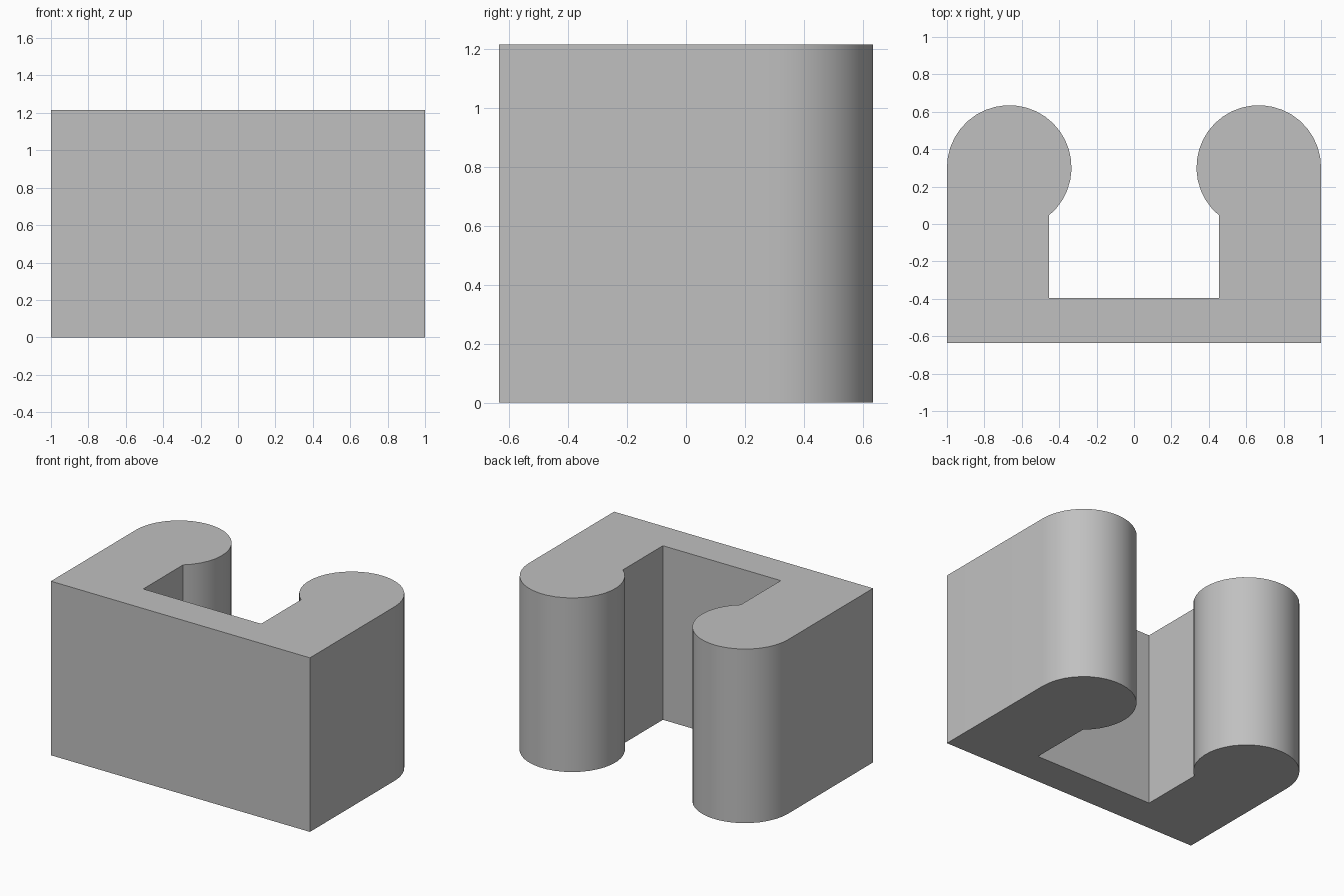
import bpy
import bmesh
from math import acos, cos, sin, pi, radians

cube = bpy.data.objects.get("Cube")
if cube:
    bpy.data.objects.remove(cube, do_unlink=True)

HEIGHT = 1.215
FRONT, WALL_BACK = -0.635, -0.395   # front wall thickness
INNER = 0.455                       # half width of the slot
RADIUS = 0.333                      # rounded arm ends
CX, CY = 1 - RADIUS, 0.635 - RADIUS
STEPS = 24

# Plain grey material
grey = bpy.data.materials.new("plain grey")
grey.use_nodes = True
colour = (0.53, 0.53, 0.53, 1)
grey.diffuse_color = colour
grey.node_tree.nodes["Principled BSDF"].inputs["Base Color"].default_value = colour

# Right half of the outline: front corner, bulbous arm end, slot corner
sweep = pi + acos((CX - INNER) / RADIUS)
half = [(1, FRONT)]
for i in range(STEPS + 1):
    a = sweep * i / STEPS
    half.append((CX + RADIUS * cos(a), CY + RADIUS * sin(a)))
half.append((INNER, WALL_BACK))
outline = half + [(-x, y) for x, y in reversed(half)]

# Extrude the mirrored outline into the bracket
bm = bmesh.new()
base = bm.faces.new([bm.verts.new((x, y, 0)) for x, y in outline])
ext = bmesh.ops.extrude_face_region(bm, geom=[base], use_keep_orig=True)
top = [g for g in ext["geom"] if isinstance(g, bmesh.types.BMVert)]
bmesh.ops.translate(bm, verts=top, vec=(0, 0, HEIGHT))
bmesh.ops.recalc_face_normals(bm, faces=bm.faces[:])

mesh = bpy.data.meshes.new("clip_bracket")
bm.to_mesh(mesh)
bm.free()
mesh.materials.append(grey)
bracket = bpy.data.objects.new("clip_bracket", mesh)
bpy.context.collection.objects.link(bracket)

# Smooth the arm ends, keep the corners sharp
bpy.ops.object.select_all(action="DESELECT")
bracket.select_set(True)
bpy.context.view_layer.objects.active = bracket
bpy.ops.object.shade_smooth_by_angle(angle=radians(30))
